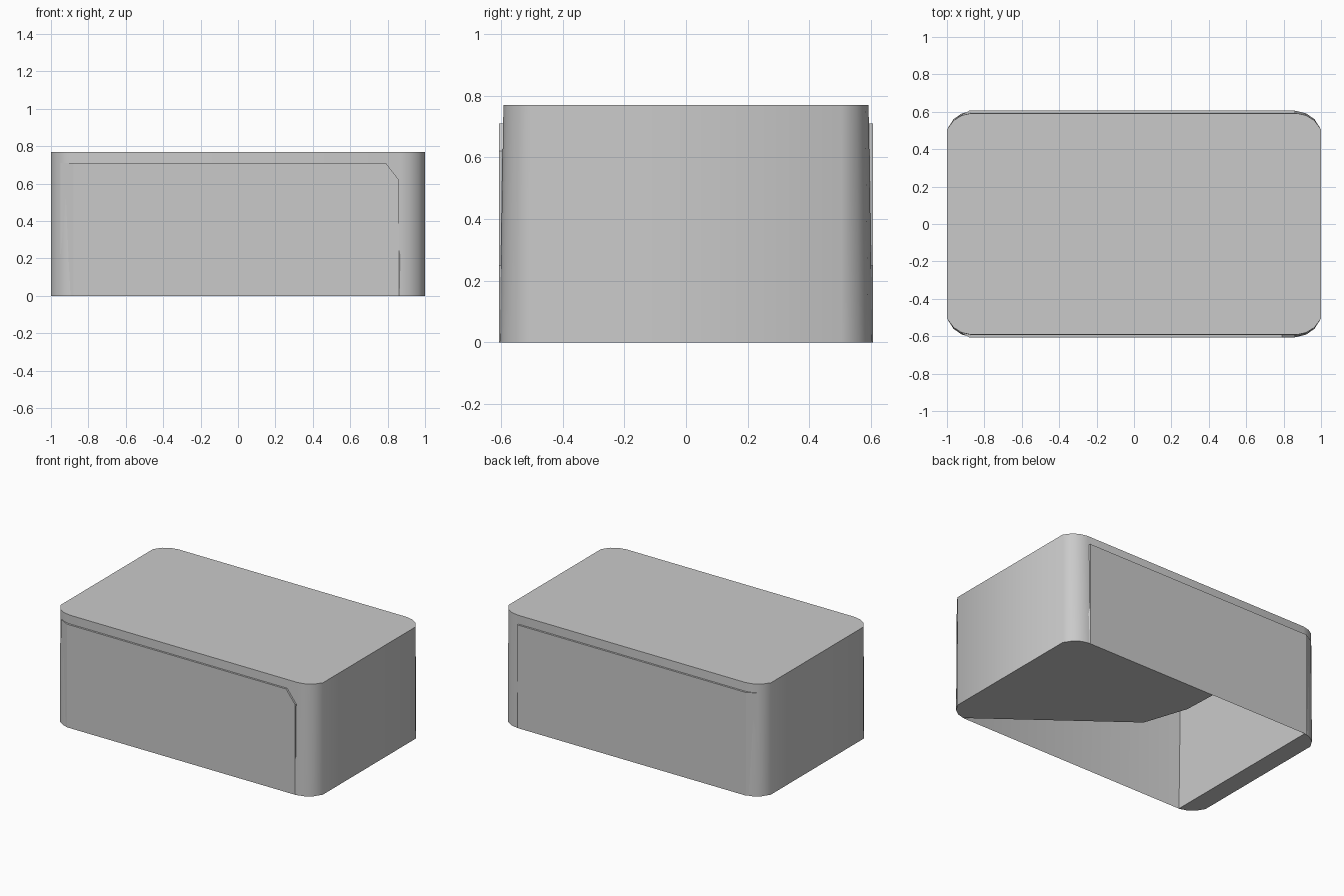
import bpy
import bmesh
from math import pi

cube = bpy.data.objects.get("Cube")
if cube:
    bpy.data.objects.remove(cube, do_unlink=True)

HEIGHT = 0.77
BASE_Y, TOP_Y = 0.604, 0.592
# Quarter of a rounded corner: x, and share of the depth beyond y = 0.5
CORNER = [(1, 0.05), (0.965, 0.58), (0.92, 0.88), (0.87, 1)]

grey = bpy.data.materials.new("plain_grey")
grey.use_nodes = True
grey.diffuse_color = (0.59, 0.59, 0.59, 1)
grey.node_tree.nodes["Principled BSDF"].inputs["Base Color"].default_value = grey.diffuse_color


def make_object(name, bm, smooth=False):
    mesh = bpy.data.meshes.new(name)
    bm.to_mesh(mesh)
    bm.free()
    mesh.materials.append(grey)
    obj = bpy.data.objects.new(name, mesh)
    bpy.context.collection.objects.link(obj)
    if smooth:
        bpy.ops.object.select_all(action="DESELECT")
        obj.select_set(True)
        bpy.context.view_layer.objects.active = obj
        bpy.ops.object.shade_smooth_by_angle(angle=pi / 5)
    return obj


def rounded_end(side, half_y):
    """Outline of one rounded end, counter-clockwise seen from above."""
    arc = [(x, 0.5 + (half_y - 0.5) * share) for x, share in CORNER]
    end = [(x, -y) for x, y in reversed(arc)] + arc
    return [(side * x, side * y) for x, y in end]


def floor_face(name, points):
    bm = bmesh.new()
    verts = [bm.verts.new((x, y, 0)) for x, y in points]
    bm.faces.new(verts[::-1])
    make_object(name, bm)


# Shell: slightly drafted walls and a closed top
bm = bmesh.new()
rings = []
for z, half_y in ((0, BASE_Y), (HEIGHT, TOP_Y)):
    outline = rounded_end(1, half_y) + rounded_end(-1, half_y)
    rings.append([bm.verts.new((x, y, z)) for x, y in outline])
low, high = rings
for i in range(len(low)):
    j = (i + 1) % len(low)
    bm.faces.new((low[i], low[j], high[j], high[i]))
bm.faces.new(high)
make_object("shell", bm, smooth=True)

# Partial floor with an open cut, and the closed strip at the other end
cut = [(-0.13, BASE_Y), (-0.12, 0.37), (-0.02, 0.07)]
floor_face("floor_plate", rounded_end(1, BASE_Y) + cut)
floor_face("right_end_strip", rounded_end(-1, BASE_Y))

# Upright wall above the end strip
bm = bmesh.new()
wall = [(-BASE_Y, 0), (BASE_Y, 0), (TOP_Y, HEIGHT), (-TOP_Y, HEIGHT)]
bm.faces.new([bm.verts.new((-CORNER[-1][0], y, z)) for y, z in wall])
make_object("inner_end_wall", bm)


def raised_panel(name, side, top_corner):
    """Thin upright panel; flared points blend into the rounded corners."""
    outline = [(-0.88, 0, -0.07), (0.86, 0, 0.07), (0.86, 0.25, 0)]
    outline += [(x, z, 0) for x, z in top_corner]
    outline += [(-0.88, 0.71, -0.07)]
    bm = bmesh.new()
    outer = [bm.verts.new((x, side * 0.606, z)) for x, z, flare in outline]
    inner = [bm.verts.new((x + flare, side * (0.568 if flare else 0.588), z))
             for x, z, flare in outline]
    bm.faces.new(outer)
    # Rim faces, leaving the bottom edge open
    for i in range(1, len(outer)):
        j = (i + 1) % len(outer)
        bm.faces.new((outer[j], outer[i], inner[i], inner[j]))
    bmesh.ops.recalc_face_normals(bm, faces=bm.faces[:])
    if bm.faces[:][0].normal.y * side < 0:
        bmesh.ops.reverse_faces(bm, faces=bm.faces[:])
    make_object(name, bm)


raised_panel("front_panel", -1, [(0.86, 0.62), (0.79, 0.71)])
raised_panel("back_panel", 1, [(0.86, 0.71)])
